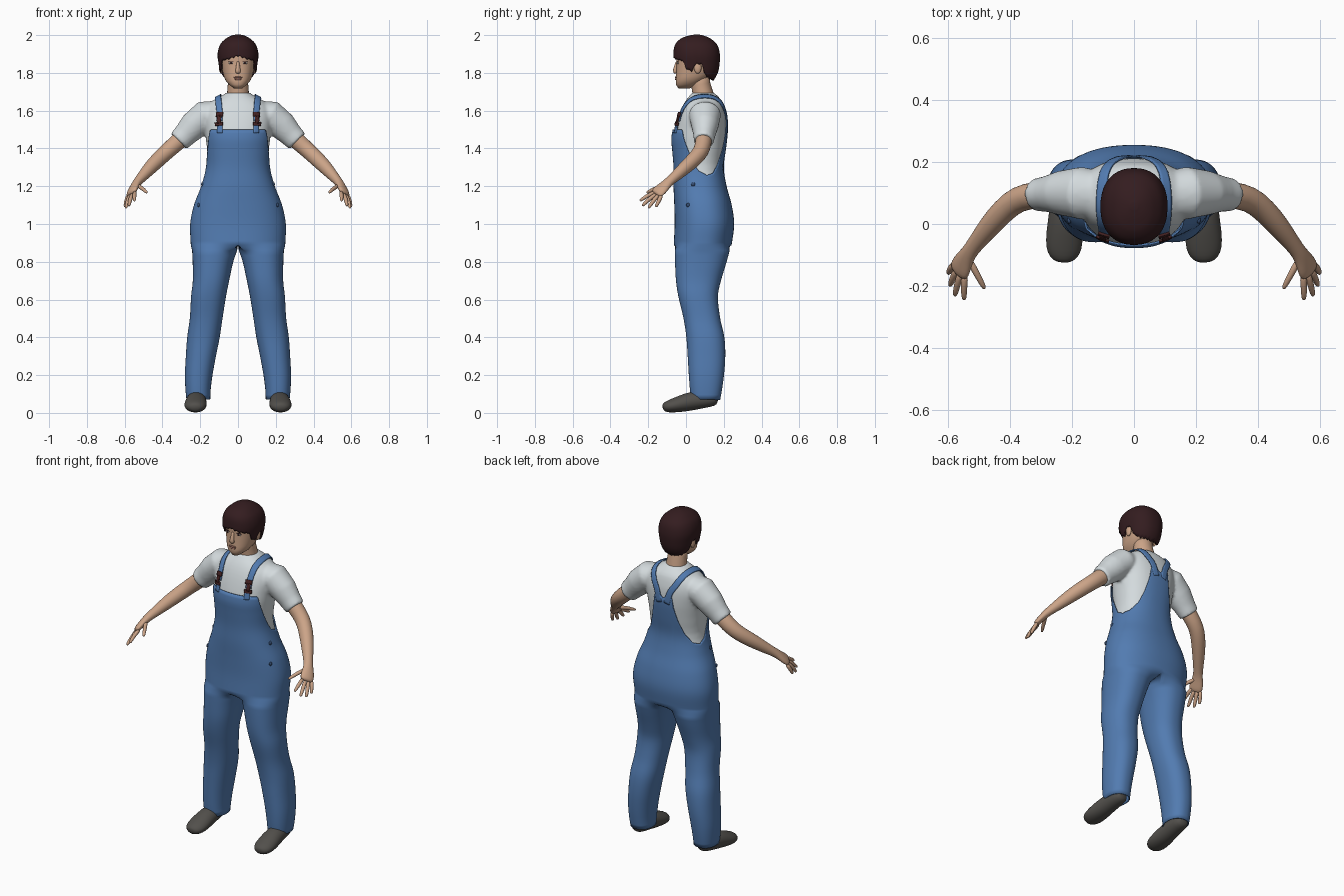
import bpy, bmesh, math
from mathutils import Vector

if "Cube" in bpy.data.objects:
    bpy.data.objects.remove(bpy.data.objects["Cube"])


def colour(name, r, g, b):
    m = bpy.data.materials.new(name)
    m.diffuse_color = (r, g, b, 1)
    m.use_nodes = True
    m.node_tree.nodes["Principled BSDF"].inputs["Base Color"].default_value = m.diffuse_color
    return m


DENIM = colour("denim blue", .085, .20, .44)
NAVY = colour("dark denim", .035, .075, .17)
CLOTH = colour("white cloth", .66, .71, .73)
SKIN = colour("skin", .60, .37, .245)
HAIR = colour("dark brown hair", .034, .012, .014)
LEATHER = colour("grey leather", .085, .080, .072)
BUCKLE = colour("dark red buckle", .06, .016, .016)
LIP = colour("lips", .36, .17, .13)
EYE = colour("eye white", .55, .52, .48)


def look(tab, z):
    """Smooth interpolation of a table of rows keyed by the first column."""
    z = min(max(z, tab[0][0]), tab[-1][0])
    i = 0
    while i < len(tab) - 2 and z > tab[i + 1][0]:
        i += 1
    a, b = tab[i], tab[i + 1]
    p, q = tab[max(i - 1, 0)], tab[min(i + 2, len(tab) - 1)]
    h = b[0] - a[0]
    t = (z - a[0]) / h
    out = []
    for k in range(1, len(a)):
        m0 = (b[k] - p[k]) / (b[0] - p[0]) * h
        m1 = (q[k] - a[k]) / (q[0] - a[0]) * h
        out.append((2*t**3 - 3*t*t + 1) * a[k] + (t**3 - 2*t*t + t) * m0
                   + (3*t*t - 2*t**3) * b[k] + (t**3 - t*t) * m1)
    return out


def lin(tab, x):
    for a, b in zip(tab, tab[1:]):
        if x <= b[0]:
            return a[1] + (b[1] - a[1]) * (x - a[0]) / (b[0] - a[0])
    return tab[-1][1]


def spow(v, e=.88):
    return math.copysign(abs(v) ** e, v)


def surf(tab, deg, z, off=0.0):
    """Point on a body section: 0 deg is the front, 90 the side, 180 the back."""
    w, yf, yb = look(tab, z)
    a = math.radians(deg)
    return Vector(((w + off) * spow(math.sin(a)),
                   (yf + yb) / 2 - ((yb - yf) / 2 + off) * spow(math.cos(a)), z))


def skin_rings(bm, rings, closed=True):
    for r, s in zip(rings, rings[1:]):
        for i in range(len(r) if closed else len(r) - 1):
            j = (i + 1) % len(r)
            bm.faces.new((r[i], r[j], s[j], s[i]))


def finish(bm, name, mat, mirror=False, subsurf=0, solid=0):
    bmesh.ops.recalc_face_normals(bm, faces=bm.faces[:])
    me = bpy.data.meshes.new(name)
    bm.to_mesh(me)
    bm.free()
    me.materials.append(mat)
    me.polygons.foreach_set("use_smooth", [True] * len(me.polygons))
    ob = bpy.data.objects.new(name, me)
    bpy.context.collection.objects.link(ob)
    if mirror:
        ob.modifiers.new("mirror", 'MIRROR').merge_threshold = .0005
    if subsurf:
        s = ob.modifiers.new("smooth", 'SUBSURF')
        s.levels = s.render_levels = subsurf
    if solid:
        s = ob.modifiers.new("thickness", 'SOLIDIFY')
        s.thickness, s.offset = solid, 0
    return ob


def shell(bm, tab, bottom, n=64, rows=24, base=False):
    top = tab[-1][0]
    rings = []
    for j in range(rows + 1):
        t = 1 - (1 - j / rows) ** 2
        ring = []
        for i in range(n):
            d = 360 * i / n
            lo = bottom(min(d, 360 - d))
            ring.append(bm.verts.new(surf(tab, d, lo + (top - lo) * t)))
        rings.append(ring)
    skin_rings(bm, rings)
    bm.faces.new(rings[-1])
    if base:
        bm.faces.new(rings[0])


def tube(bm, pts, ref=(0, 1, 0), n=12, flip=1):
    """Capped loft through (x, y, z, radius along ref, radius across)."""
    P = [Vector(p[:3]) for p in pts]
    rings = []
    for k, p in enumerate(pts):
        d = (P[min(k + 1, len(P) - 1)] - P[max(k - 1, 0)]).normalized()
        u = Vector(ref)
        u = (u - d * u.dot(d)).normalized()
        v = d.cross(u)
        ring = []
        for i in range(n):
            a = math.tau * i / n
            c = P[k] + u * p[3] * math.cos(a) + v * p[4] * math.sin(a)
            ring.append(bm.verts.new((c.x * flip, c.y, c.z)))
        rings.append(ring)
    skin_rings(bm, rings)
    bm.faces.new(rings[0])
    bm.faces.new(rings[-1])


def blob(name, loc, size, mat, mirror=True):
    bm = bmesh.new()
    bmesh.ops.create_uvsphere(bm, u_segments=14, v_segments=8, radius=1)
    for v in bm.verts:
        v.co = Vector(a * s for a, s in zip(v.co, size)) + Vector(loc)
    return finish(bm, name, mat, mirror)


# Torso sections: height, half width, front y, back y
TORSO = [(.89, .24, -.055, .232), (1.0, .243, -.05, .245), (1.1, .223, -.052, .232),
         (1.2, .185, -.056, .205), (1.3, .16, -.056, .19), (1.4, .164, -.064, .202),
         (1.45, .170, -.068, .208), (1.5, .176, -.06, .212), (1.57, .183, -.04, .21),
         (1.62, .168, -.02, .2), (1.655, .13, .0, .187), (1.68, .085, .02, .165),
         (1.695, .062, .032, .148)]

# Shirt: torso and sleeves blended into one surface
bm = bmesh.new()
shell(bm, TORSO, lambda d: 1.15, base=True)
SLEEVE = [(.10, .095, 1.60, .07, .055), (.17, .10, 1.577, .085, .08), (.235, .10, 1.52, .072, .076),
          (.28, .097, 1.472, .058, .064), (.314, .094, 1.438, .053, .059)]
for s in (1, -1):
    tube(bm, SLEEVE, n=24, flip=s)
shirt = finish(bm, "shirt", CLOTH)
m = shirt.modifiers.new("blend", 'REMESH')
m.mode, m.voxel_size, m.use_smooth_shade = 'VOXEL', .009, True
m = shirt.modifiers.new("relax", 'SMOOTH')
m.factor, m.iterations = .5, 4

# Overalls: half body with bib, back panel and one trouser leg, mirrored
EDGE = [(0, 1.5), (50, 1.5), (54, 1.48), (70, 1.38), (90, 1.28), (105, 1.258), (122, 1.27),
        (140, 1.32), (152, 1.39), (161, 1.47), (166, 1.55), (172, 1.56), (180, 1.53)]
LEG = [(.07, .15, .27, .03, .178), (.12, .148, .275, .024, .187), (.2, .138, .278, .018, .198),
       (.3, .12, .273, .012, .205), (.4, .10, .266, .005, .2), (.5, .085, .252, -.01, .178),
       (.62, .066, .245, -.038, .166), (.7, .05, .236, -.05, .182), (.8, .028, .237, -.055, .212),
       (.86, .008, .24, -.056, .228)]
N, M = 60, 20
bm = bmesh.new()
upper = []
for j in range(31):
    ring = []
    for i in range(N + 1):
        d = 180 * i / N
        p = surf(TORSO, d, .89 + (lin(EDGE, d) - .89) * j / 30, .007)
        if i in (0, N):
            p.x = 0
        ring.append(bm.verts.new(p))
    upper.append(ring)
skin_rings(bm, upper, closed=False)
y0, y1 = upper[0][0].co.y, upper[0][N].co.y
legs = [upper[0] + [bm.verts.new((0, y1 + (y0 - y1) * k / M, .89)) for k in range(1, M)]]
for j in range(31):
    z = .86 - .79 * j / 30
    xi, xo, yf, yb = look(LEG, z)
    ring = []
    for i in range(N + M):
        a = math.radians(-45 + 270 * i / N if i <= N else 225 + 90 * (i - N) / M)
        ring.append(bm.verts.new(((xi + xo) / 2 + (xo - xi) / 2 * spow(math.sin(a)),
                                  (yf + yb) / 2 - (yb - yf) / 2 * spow(math.cos(a)), z)))
    legs.append(ring)
skin_rings(bm, legs)
finish(bm, "overalls", DENIM, mirror=True, solid=.006)


# Straps and buckles: ribbons laid on the shirt
def ribbon(name, path, width, mat, lift, steps=40):
    tab = [(k, *p) for k, p in enumerate(path)]
    pts = [Vector(look(tab, (len(path) - 1) * k / steps)) for k in range(steps + 1)]
    bm = bmesh.new()
    rings = []
    for k, p in enumerate(pts):
        d = pts[min(k + 1, steps)] - pts[max(k - 1, 0)]
        side = d.cross(p - Vector((p.x * .7, .09, 1.5))).normalized()
        rings.append([bm.verts.new(p + side * width * (f / 4 - .5)) for f in range(5)])
    skin_rings(bm, rings, closed=False)
    ob = finish(bm, name, mat, mirror=True)
    w = ob.modifiers.new("lay", 'SHRINKWRAP')
    w.target, w.wrap_mode, w.offset = shirt, 'ABOVE_SURFACE', lift
    s = ob.modifiers.new("thickness", 'SOLIDIFY')
    s.thickness, s.offset = .007, 0


ribbon("strap", [(.105, -.06, 1.55), (.105, -.045, 1.6), (.11, 0, 1.66), (.114, .08, 1.69),
                 (.105, .16, 1.68), (.075, .21, 1.62), (.045, .225, 1.57), (.025, .225, 1.5)],
       .036, DENIM, .007)
ribbon("strap_tab", [(.105, -.075, 1.485), (.105, -.072, 1.53)], .034, DENIM, .010, 6)
for nm, z0, z1, w in (("buckle_top", 1.575, 1.6, .042), ("buckle_stem", 1.535, 1.58, .022),
                      ("buckle_base", 1.522, 1.541, .046)):
    ribbon(nm, [(.105, -.06, z0), (.105, -.055, z1)], w, BUCKLE, .014, 5)

# Side buttons
for deg, z in ((78, 1.21), (62, 1.10)):
    blob("side_button", surf(TORSO, deg, z, .010), (.007, .011, .011), NAVY)

# Arms, palms and fingers
SPREAD = (.035, .045, -.02)
bm = bmesh.new()
tube(bm, [(.25, .099, 1.50, .045, .048), (.315, .094, 1.438, .045, .047), (.375, .083, 1.385, .043, .043),
          (.42, .045, 1.343, .041, .042), (.465, -.005, 1.298, .037, .038), (.51, -.062, 1.247, .028, .028),
          (.535, -.095, 1.22, .026, .023), (.55, -.12, 1.195, .036, .02), (.562, -.145, 1.172, .042, .018),
          (.568, -.162, 1.157, .036, .013)], SPREAD, 14)
FINGERS = [((.545, -.155, 1.172), (.549, -.205, 1.15), (.548, -.245, 1.122)),
           ((.558, -.152, 1.163), (.571, -.198, 1.13), (.578, -.232, 1.095)),
           ((.570, -.143, 1.157), (.585, -.175, 1.12), (.594, -.200, 1.083)),
           ((.580, -.128, 1.155), (.593, -.145, 1.12), (.599, -.160, 1.09)),
           ((.535, -.11, 1.205), (.508, -.16, 1.19), (.481, -.210, 1.165))]
for a, b, c in FINGERS:
    e = Vector(b).lerp(Vector(c), .8)
    tube(bm, [(*a, .013, .013), (*b, .0115, .0115), (*e, .0095, .0095), (*c, .005, .005)], SPREAD, 8)
finish(bm, "arm", SKIN, mirror=True, subsurf=1)

# Shoes
bm = bmesh.new()
SHOE = [(.17, .02, .05, .085), (.155, .042, .036, .105), (.10, .05, .026, .115), (.03, .054, .012, .115),
        (-.03, .061, .003, .092), (-.08, .06, 0, .072), (-.11, .045, .003, .058), (-.124, .02, .012, .042)]
tube(bm, [(.216 + .012 * (.17 - y) / .3, y, (lo + hi) / 2, hw, (hi - lo) / 2)
          for y, hw, lo, hi in SHOE], (1, 0, 0), 16)
for v in bm.verts:
    v.co.z = max(v.co.z, 0)
finish(bm, "shoe", LEATHER, mirror=True, subsurf=1)

# Head and neck
HEAD = [(1.718, .022, -.04, .02), (1.735, .045, -.053, .06), (1.76, .066, -.054, .10),
        (1.80, .08, -.052, .145), (1.85, .088, -.05, .16), (1.9, .089, -.05, .16),
        (1.95, .075, -.035, .145), (1.98, .04, .01, .10)]
bm = bmesh.new()
shell(bm, HEAD, lambda d: 1.718, n=40, base=True)
finish(bm, "head", SKIN)
bm = bmesh.new()
tube(bm, [(0, .092, 1.62, .056, .062), (0, .09, 1.69, .055, .058), (0, .078, 1.74, .051, .054),
          (0, .07, 1.82, .052, .056)], n=24)
finish(bm, "neck", SKIN)


# Face
def face_y(x, z):
    w, yf, yb = look(HEAD, z)
    s = (x / w) ** (1 / .88)
    return (yf + yb) / 2 - (yb - yf) / 2 * spow(math.sqrt(1 - s * s))


bm = bmesh.new()
tube(bm, [(0, -.045, 1.865, .008, .008), (0, -.053, 1.835, .01, .010), (0, -.060, 1.81, .013, .016),
          (0, -.054, 1.796, .009, .014)], n=10)
finish(bm, "nose", SKIN, subsurf=1)
blob("ear", (.09, .062, 1.828), (.011, .02, .032), SKIN)
blob("eye", (.036, face_y(.036, 1.852), 1.852), (.015, .004, .006), EYE)
blob("pupil", (.036, face_y(.036, 1.852) - .003, 1.852), (.006, .003, .006), HAIR)
blob("eyelash", (.036, face_y(.036, 1.859), 1.859), (.018, .005, .0025), HAIR)
blob("upper_lip", (0, -.053, 1.776), (.024, .006, .005), LIP, False)
blob("lower_lip", (0, -.053, 1.767), (.02, .006, .006), LIP, False)

# Hair cap with fringe, sideburns and nape
CAP = [(1.75, .07, -.03, .135), (1.8, .09, -.055, .164), (1.85, .099, -.061, .174),
       (1.9, .104, -.063, .175), (1.95, .09, -.053, .16), (1.98, .06, -.022, .125),
       (1.993, .035, .015, .095), (1.999, .012, .045, .07)]
LINE = [(0, 1.888), (25, 1.875), (55, 1.865), (66, 1.82), (80, 1.81), (90, 1.85), (102, 1.845),
        (112, 1.79), (135, 1.77), (180, 1.762)]
bm = bmesh.new()
shell(bm, CAP, lambda d: lin(LINE, d) + .004 * math.sin(d * .45), n=72)
finish(bm, "hair", HAIR, solid=.008)
